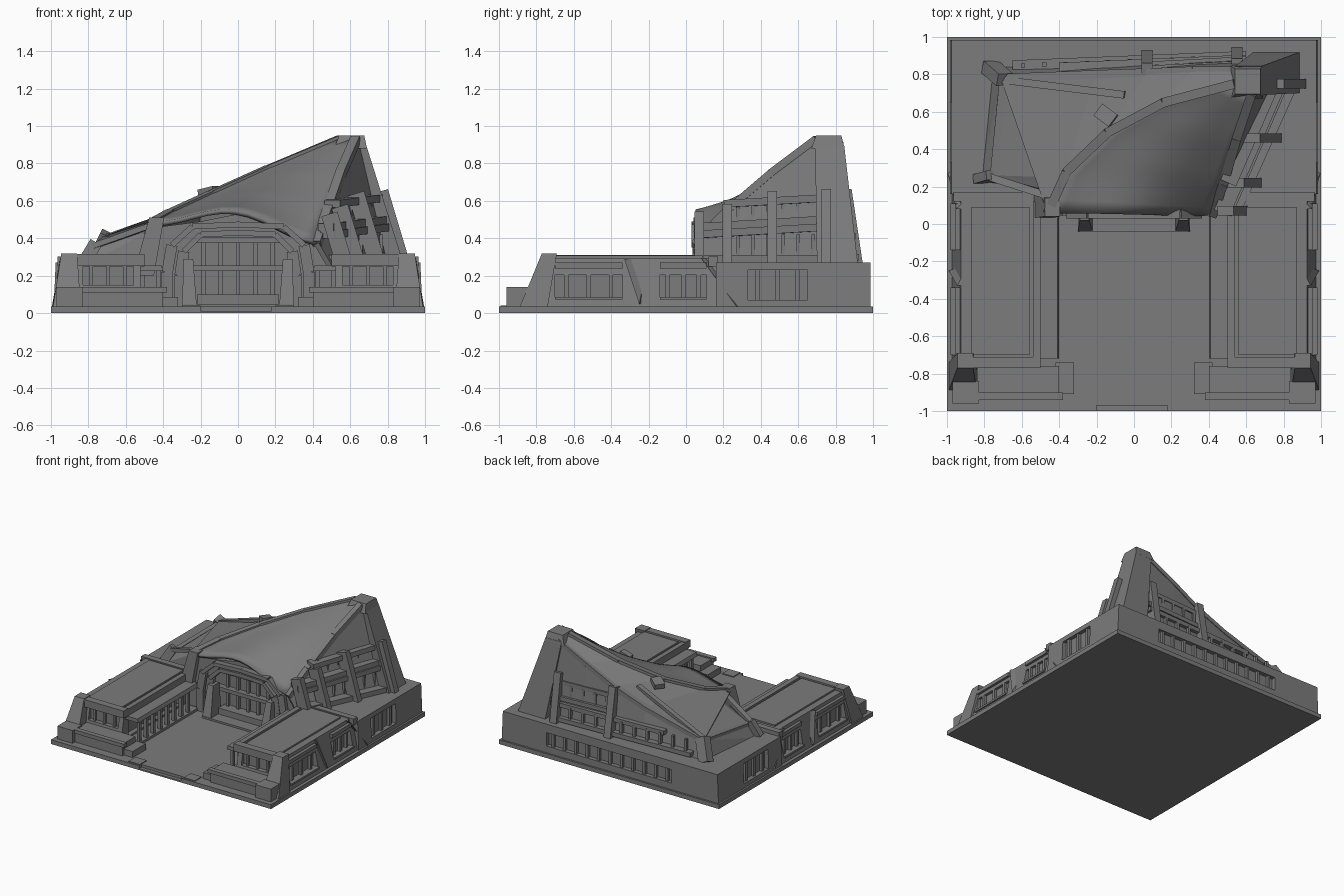
import bpy, bmesh, math
from mathutils import Vector

cube = bpy.data.objects.get("Cube")
if cube:
    bpy.data.objects.remove(cube, do_unlink=True)

stone = bpy.data.materials.new("grey_stone")
stone.use_nodes = True
GREY = (0.2, 0.2, 0.2, 1)
stone.diffuse_color = GREY
stone.node_tree.nodes["Principled BSDF"].inputs["Base Color"].default_value = GREY


def finish(name, bm):
    bmesh.ops.recalc_face_normals(bm, faces=bm.faces)
    mesh = bpy.data.meshes.new(name)
    bm.to_mesh(mesh)
    bm.free()
    mesh.materials.append(stone)
    obj = bpy.data.objects.new(name, mesh)
    bpy.context.collection.objects.link(obj)
    return obj


def hull(name, points):
    bm = bmesh.new()
    for p in points:
        bm.verts.new(p)
    res = bmesh.ops.convex_hull(bm, input=bm.verts)
    loose = [g for g in res["geom_interior"] if isinstance(g, bmesh.types.BMVert)]
    bmesh.ops.delete(bm, geom=loose, context="VERTS")
    bmesh.ops.dissolve_limit(bm, angle_limit=0.01, verts=bm.verts, edges=bm.edges)
    return finish(name, bm)


def block(name, x, y, z, top_x=None, top_y=None):
    """Box from ranges; the top may have its own ranges for a taper."""
    low = [(a, b, z[0]) for a in x for b in y]
    return hull(name, low + [(a, b, z[1]) for a in top_x or x for b in top_y or y])


def beam(name, p, q, width, depth):
    p, q = Vector(p), Vector(q)
    t = (q - p).normalized()
    ref = Vector((0, 1, 0)) if abs(t.z) > 0.8 else Vector((0, 0, 1))
    side = t.cross(ref).normalized()
    up = side.cross(t)
    return hull(name, [e + side * a * width / 2 + up * b * depth / 2
                       for e in (p, q) for a in (-1, 1) for b in (-1, 1)])


def sheet(name, rows, thickness):
    bm = bmesh.new()
    grid = [[bm.verts.new(p) for p in row] for row in rows]
    for a, b in zip(grid, grid[1:]):
        for i in range(len(a) - 1):
            bm.faces.new((a[i], a[i + 1], b[i + 1], b[i]))
    obj = finish(name, bm)
    mod = obj.modifiers.new("thickness", "SOLIDIFY")
    mod.thickness = thickness
    mod.offset = 0
    return obj


def carve(obj, x, y, z):
    cutter = block("cutter", x, y, z)
    mod = obj.modifiers.new("recess", "BOOLEAN")
    mod.object = cutter
    bpy.context.view_layer.objects.active = obj
    bpy.ops.object.modifier_apply(modifier=mod.name)
    bpy.data.objects.remove(cutter, do_unlink=True)


def posts(name, p, q, height, count, size=0.018):
    p, q = Vector(p), Vector(q)
    for i in range(count):
        a = p.lerp(q, (i + 0.5) / count)
        beam(name, a, a + Vector((0, 0, height)), size, size)


def mirror(s, *xs):
    return tuple(s * x for x in xs)


def along(points, t):
    """Point at fraction t of a polyline."""
    f = t * (len(points) - 1)
    i = min(int(f), len(points) - 2)
    return Vector(points[i]).lerp(Vector(points[i + 1]), f - i)


# Ground slab with a notch at the entry
slab = block("ground_slab", (-1, 1), (-1, 1), (0, 0.035))
carve(slab, (-0.2, 0.18), (-1.1, -0.97), (0.012, 0.1))
for s in (-1, 1):
    block("entry_kerb", mirror(s, 0.2, 0.3), (-0.99, -0.9), (0.03, 0.042))

# Rear podium with window recesses at the back and sides
podium = block("rear_podium", (-0.985, 0.985), (0.16, 0.985), (0.03, 0.27), (-0.975, 0.975))
carve(podium, (-0.56, 0.58), (0.95, 1.1), (0.09, 0.2))
posts("back_window_post", (-0.56, 0.965, 0.09), (0.58, 0.965, 0.09), 0.11, 11, 0.022)

# Side wings, mirrored
for s in (-1, 1):
    carve(podium, mirror(s, 0.945, 1.1), (0.33, 0.65), (0.07, 0.23))
    posts("podium_window_post", (s * 0.955, 0.33, 0.07), (s * 0.955, 0.65, 0.07), 0.16, 3, 0.025)
    wing = block("wing", mirror(s, 0.52, 0.975), (-0.78, 0.17), (0.03, 0.295),
                 mirror(s, 0.52, 0.925), (-0.73, 0.17))
    for y in ((-0.7, -0.34), (-0.14, 0.11)):
        carve(wing, mirror(s, 0.92, 1.1), y, (0.085, 0.205))
        posts("wing_window_post", (s * 0.935, y[0], 0.085), (s * 0.935, y[1], 0.085), 0.12, 3, 0.022)
        beam("wing_window_sill", (s * 0.965, y[0], 0.08), (s * 0.965, y[1], 0.08), 0.03, 0.015)
        beam("wing_eave_strip", (s * 0.94, y[0], 0.255), (s * 0.94, y[1], 0.255), 0.03, 0.03)
    carve(wing, mirror(s, 0.56, 0.83), (-0.9, -0.72), (0.15, 0.25))
    posts("wing_front_post", (s * 0.56, -0.735, 0.15), (s * 0.83, -0.735, 0.15), 0.1, 3)
    carve(wing, mirror(s, 0.4, 0.56), (-0.68, 0.0), (0.07, 0.22))
    block("wing_roof_panel", mirror(s, 0.56, 0.87), (-0.7, 0.09), (0.29, 0.308))
    block("wing_roof_edge", mirror(s, 0.5, 0.54), (-0.74, 0.12), (0.25, 0.31))
    block("wing_roof_front", mirror(s, 0.5, 0.9), (-0.77, -0.71), (0.255, 0.315))
    block("wing_rear_cross", mirror(s, 0.57, 0.965), (0.12, 0.17), (0.25, 0.302))
    # Arcade along the courtyard
    block("arcade_canopy", mirror(s, 0.4, 0.53), (-0.72, 0.06), (0.225, 0.255),
          mirror(s, 0.41, 0.53))
    block("arcade_floor", mirror(s, 0.4, 0.53), (-0.72, 0.06), (0.03, 0.055))
    posts("arcade_post", (s * 0.425, -0.72, 0.05), (s * 0.425, 0.0, 0.05), 0.18, 8, 0.026)
    # Front terrace and planters
    block("front_terrace", mirror(s, 0.4, 0.84), (-0.93, -0.76), (0.03, 0.13))
    block("terrace_cap", mirror(s, 0.38, 0.85), (-0.94, -0.9), (0.11, 0.14))
    block("terrace_step", mirror(s, 0.32, 0.42), (-0.91, -0.74), (0.03, 0.085))
    block("corner_planter", mirror(s, 0.83, 0.97), (-0.96, -0.84), (0.03, 0.14))
    # Leaning corner buttress and side braces
    block("corner_buttress", mirror(s, 0.84, 0.99), (-0.89, -0.74), (0.03, 0.32),
          mirror(s, 0.86, 0.945), (-0.77, -0.69))
    hull("wing_brace", [(s * x, y, z) for x, z, ys in
                        ((0.99, 0.05, (-0.25, -0.22)), (0.945, 0.29, (-0.33, -0.2))) for y in ys
                        for x in (x, x - 0.07)])
    hull("podium_brace", [(s * x, y, z) for x, z, ys in
                          ((0.995, 0.035, (0.27, 0.32)), (0.95, 0.295, (0.08, 0.15))) for y in ys
                          for x in (x, x - 0.07)])

# Great sloping roof spanning a curved left rail and a steep right rail
LEFT = [(-0.46, 0.06, 0.48), (-0.36, 0.28, 0.535), (-0.14, 0.49, 0.635), (0.16, 0.65, 0.77), (0.54, 0.75, 0.93)]
RIGHT = [(0.42, 0.05, 0.37), (0.48, 0.22, 0.545), (0.55, 0.46, 0.75), (0.63, 0.7, 0.93)]
rows = []
for j in range(13):
    t = j / 12
    a, b = along(LEFT, t), along(RIGHT, t)
    rows.append([a.lerp(b, i / 12) + Vector((0, 0, 0.115 * (1 - t) ** 1.5 * math.sin(math.pi * i / 12) ** 1.8))
                 for i in range(13)])
roof = sheet("main_roof", rows, 0.025)
bpy.ops.object.select_all(action="DESELECT")
roof.select_set(True)
bpy.context.view_layer.objects.active = roof
bpy.ops.object.shade_smooth_by_angle(angle=0.6)
for rail in (LEFT, RIGHT):
    for p, q in zip(rail, rail[1:]):
        beam("roof_rib", p, q, 0.05, 0.04)

# Peak tower
block("peak_tower", (0.64, 0.89), (0.7, 0.92), (0.25, 0.9), (0.54, 0.685), (0.69, 0.845))
block("tower_cap", (0.515, 0.69), (0.67, 0.848), (0.88, 0.95), (0.54, 0.675), (0.695, 0.83))

# Front left pylon
block("left_pylon", (-0.56, -0.45), (0.03, 0.16), (0.2, 0.51), (-0.475, -0.395), (0.04, 0.14))

# Arched facade and entrance
outer = [(-0.5, 0.03), (-0.5, 0.3), (-0.43, 0.46), (-0.2, 0.49), (0, 0.53), (0.2, 0.47), (0.41, 0.36), (0.5, 0.27), (0.5, 0.03)]
inner = [(-0.31, 0.03), (-0.31, 0.2), (-0.29, 0.33), (-0.2, 0.42), (0, 0.43), (0.2, 0.42), (0.29, 0.33), (0.31, 0.2), (0.31, 0.03)]
sheet("arch_facade", [[(x, 0.1, z) for x, z in line] for line in (outer, inner)], 0.05)
for scale, y in ((1, 0.07), (1.22, 0.06)):
    arch = [(x * scale, y, 0.03 + (z - 0.03) * (1 + (scale - 1) / 2)) for x, z in inner]
    for p, q in zip(arch, arch[1:]):
        beam("arch_frame", p, q, 0.06, 0.03)
block("entrance_wall", (-0.32, 0.32), (0.15, 0.2), (0.03, 0.44))
block("entrance_base", (-0.22, 0.22), (0.06, 0.16), (0.03, 0.1))
for z in (0.24, 0.39):
    beam("entrance_rail", (-0.3, 0.12, z), (0.3, 0.12, z), 0.05, 0.03)
posts("entrance_post", (-0.23, 0.135, 0.03), (0.23, 0.135, 0.03), 0.36, 5, 0.022)
block("entrance_step", (-0.29, 0.29), (-0.04, 0.15), (0.03, 0.05))
for s in (-1, 1):
    block("entrance_pillar", mirror(s, 0.22, 0.3), (-0.04, 0.1), (0.03, 0.29), mirror(s, 0.24, 0.29), (0.02, 0.1))


# Right hand window wall: sloping skin, ribs and floor bands
def wall(y, z):
    return Vector((0.535 + 0.45 * y - 0.3 * (z - 0.27), y, z))


foot = [(0.49, 0.06, 0.25), (0.57, 0.22, 0.25), (0.67, 0.46, 0.25), (0.81, 0.75, 0.25)]
sheet("right_wall_skin", [RIGHT, foot], 0.03)
for y, top in ((0.07, 0.53), (0.22, 0.57), (0.46, 0.64), (0.75, 0.65)):
    beam("right_wall_rib", wall(y, 0.25), wall(y, top), 0.09, 0.05)
inset = Vector((0.035, 0, 0))
for z, start, drop in ((0.29, 0.06, 0), (0.46, 0.06, 0.04), (0.5, 0.06, 0.04), (0.615, 0.22, 0.03)):
    beam("right_wall_band", wall(start, z - drop) - inset, wall(0.75, z) - inset, 0.09, 0.04)
for z in (0.29, 0.48):
    posts("right_window_post", wall(0.24, z) - inset * 2, wall(0.72, z) - inset * 2, 0.13, 6)

# Rear hall: lower left mass, back wall and the roof up to the curved rail
hull("rear_hall", [(-0.71, 0.78, 0.4), (-0.76, 0.26, 0.35), (-0.5, 0.19, 0.43), (-0.42, 0.25, 0.49),
                   (-0.2, 0.79, 0.53), (-0.76, 0.83, 0.25), (-0.82, 0.23, 0.25), (-0.48, 0.17, 0.25), (-0.2, 0.84, 0.25)])
crest = [(-0.71, 0.78, 0.4), (-0.2, 0.8, 0.54), (0.08, 0.81, 0.645), (0.32, 0.82, 0.77), (0.58, 0.82, 0.9)]
sheet("rear_roof", [crest, LEFT], 0.025)
sheet("back_wall", [crest, [(x, 0.83 + 0.05 * i / 4, 0.25) for i, (x, y, z) in enumerate(crest)]], 0.03)
for p, q in zip(crest, crest[1:]):
    beam("crest_beam", p, q, 0.045, 0.035)
beam("rear_roof_ridge", (-0.7, 0.77, 0.41), (-0.05, 0.69, 0.64), 0.04, 0.025)
beam("rear_roof_eave", (-0.75, 0.26, 0.355), (-0.7, 0.77, 0.4), 0.04, 0.025)
beam("front_hall_eave", (-0.77, 0.25, 0.36), (-0.46, 0.15, 0.47), 0.04, 0.03)
beam("roof_clamp", (-0.19, 0.61, 0.64), (-0.11, 0.55, 0.66), 0.08, 0.04)
beam("hall_corner_leg", (-0.83, 0.24, 0.26), (-0.76, 0.26, 0.375), 0.07, 0.05)
beam("hall_back_leg", (-0.77, 0.84, 0.26), (-0.69, 0.77, 0.42), 0.09, 0.07)
beam("back_rib", (0.07, 0.9, 0.26), (0.07, 0.83, 0.66), 0.06, 0.06)
beam("back_rib", (0.55, 0.92, 0.26), (0.55, 0.86, 0.66), 0.06, 0.05)
for z, x0, x1, n in ((0.3, -0.65, 0.6, 11), (0.41, -0.4, 0.6, 0), (0.46, 0.07, 0.6, 5), (0.58, 0.07, 0.6, 0)):
    lean = 0.9 - 0.18 * (z - 0.27)
    p, q = (x0, lean + 0.03 * x0 - 0.03, z), (x1, lean, z)
    beam("back_band", p, q, 0.06, 0.035)
    posts("back_upper_post", p, q, 0.11, n, 0.022)
